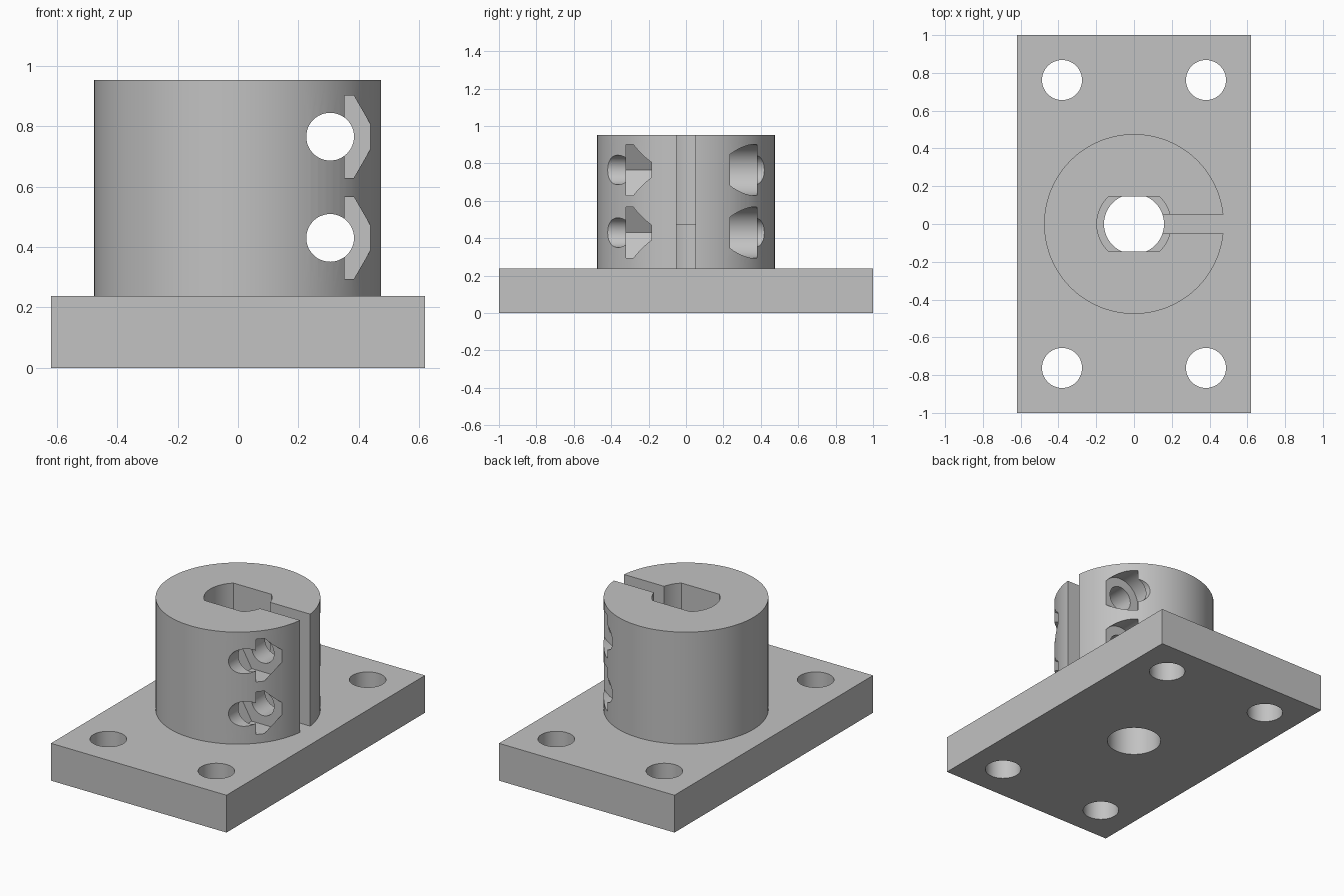
import bpy, bmesh, math

if "Cube" in bpy.data.objects:
    bpy.data.objects.remove(bpy.data.objects["Cube"])

grey = bpy.data.materials.new("plain grey")
grey.diffuse_color = (0.54, 0.54, 0.54, 1)
grey.use_nodes = True
grey.node_tree.nodes["Principled BSDF"].inputs["Base Color"].default_value = grey.diffuse_color


def circle(r, n=64, cx=0.0, cy=0.0):
    return [(cx + r * math.cos(2 * math.pi * i / n), cy + r * math.sin(2 * math.pi * i / n))
            for i in range(n)]


def rect(x0, x1, y0, y1):
    return [(x0, y0), (x1, y0), (x1, y1), (x0, y1)]


def prism(name, profile, lo, hi, axis="z"):
    """Extrude a profile along z, or an x-z profile along y."""
    bm = bmesh.new()
    put = (lambda u, v, w: (u, v, w)) if axis == "z" else (lambda u, v, w: (u, w, v))
    a = [bm.verts.new(put(u, v, lo)) for u, v in profile]
    b = [bm.verts.new(put(u, v, hi)) for u, v in profile]
    bm.faces.new(a)
    bm.faces.new(b)
    n = len(a)
    for i in range(n):
        j = (i + 1) % n
        bm.faces.new((a[i], a[j], b[j], b[i]))
    bmesh.ops.recalc_face_normals(bm, faces=bm.faces)
    mesh = bpy.data.meshes.new(name)
    bm.to_mesh(mesh)
    bm.free()
    mesh.materials.append(grey)
    obj = bpy.data.objects.new(name, mesh)
    bpy.context.collection.objects.link(obj)
    return obj


def combine(target, tool, operation="DIFFERENCE"):
    mod = target.modifiers.new("boolean", "BOOLEAN")
    mod.operation, mod.solver, mod.object = operation, "EXACT", tool
    bpy.ops.object.select_all(action="DESELECT")
    bpy.context.view_layer.objects.active = target
    target.select_set(True)
    bpy.ops.object.modifier_apply(modifier=mod.name)
    bpy.data.objects.remove(tool, do_unlink=True)


PLATE_TOP, COLLAR_TOP, STEP = 0.238, 0.952, 0.476

# Round collar, sunk into the plate, with the clamping slot
body = prism("flanged_shaft_clamp", circle(0.476, 96), 0.1, COLLAR_TOP)
combine(body, prism("slot", rect(0, 0.6, -0.051, 0.051), 0, 1.1))

# Base plate with four mounting holes
plate = prism("plate", rect(-0.619, 0.619, -1, 1), 0, PLATE_TOP)
for sx in (-1, 1):
    for sy in (-1, 1):
        combine(plate, prism("mount_hole", circle(0.106, 48, sx * 0.381, sy * 0.762), -0.1, 0.4))
combine(body, plate, "UNION")

# Double-flat shaft socket above a round through bore
half = math.asin(0.145 / 0.197)
arc = [half * (2 * i / 16 - 1) for i in range(17)]
socket = [(s * 0.197 * math.cos(t), s * 0.197 * math.sin(t)) for s in (1, -1) for t in arc]
combine(body, prism("socket", socket, STEP, 1.1))
combine(body, prism("bore", circle(0.159), -0.1, STEP + 0.0005))

# Two clamp screws: through hole, hexagonal nut pocket, round head pocket
for z in (0.43, 0.765):
    combine(body, prism("nut_pocket", circle(0.157, 6, 0.305, z), -0.32, -0.185, "y"))
    combine(body, prism("head_pocket", circle(0.137, 48, 0.305, z), 0.235, 0.38, "y"))
    combine(body, prism("screw_hole", circle(0.079, 48, 0.305, z), -0.7, 0.7, "y"))

bpy.ops.object.select_all(action="DESELECT")
body.select_set(True)
bpy.context.view_layer.objects.active = body
bpy.ops.object.shade_smooth_by_angle(angle=math.radians(25))
